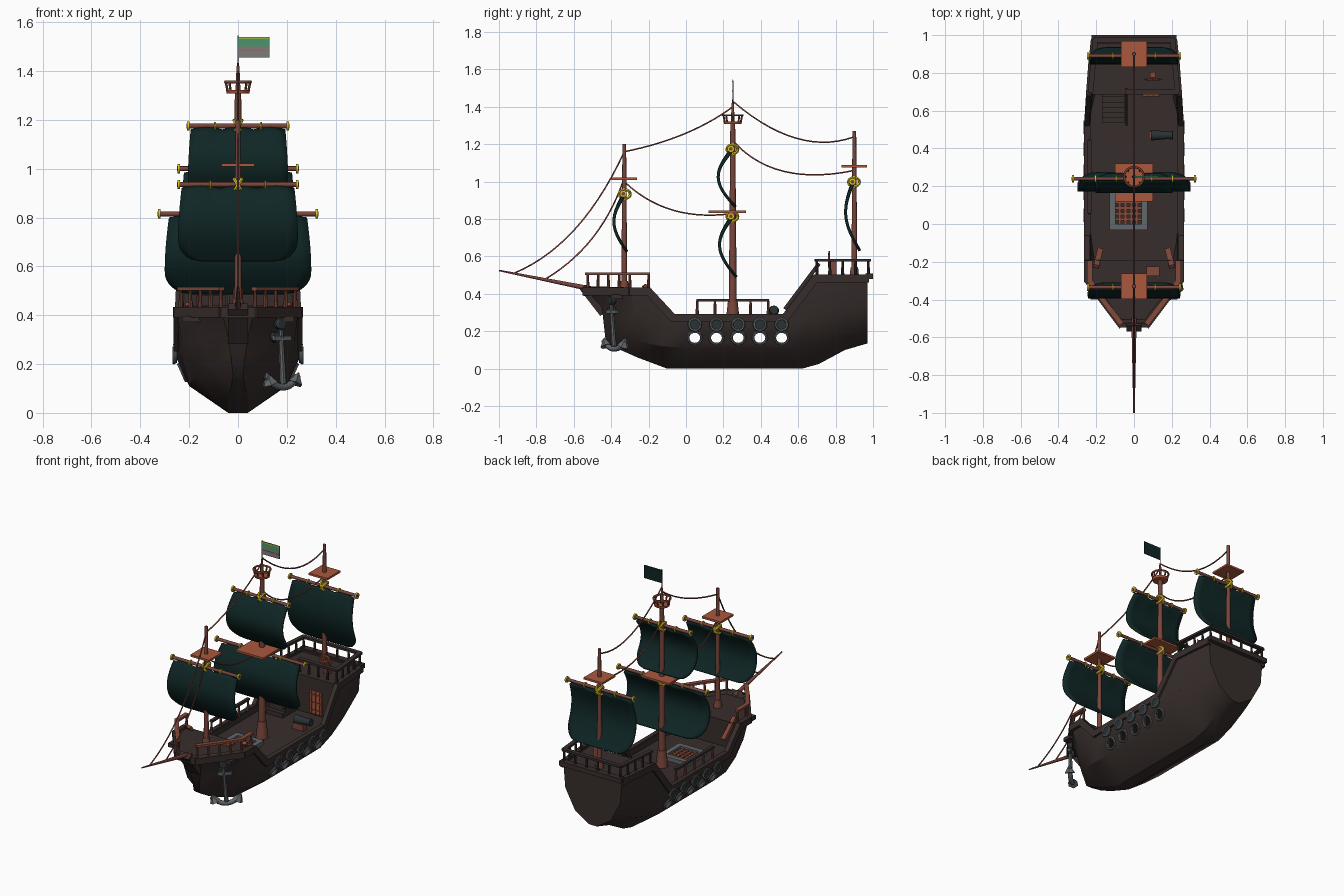
import bpy, bmesh, math
from mathutils import Vector, Matrix

if "Cube" in bpy.data.objects:
    bpy.data.objects.remove(bpy.data.objects["Cube"])

def mat(name, r, g, b):
    m = bpy.data.materials.new(name)
    m.diffuse_color = (r, g, b, 1)
    m.use_nodes = True
    m.node_tree.nodes["Principled BSDF"].inputs["Base Color"].default_value = m.diffuse_color
    return m
HULL = mat("dark_brown_hull", .038, .027, .025)
WOOD = mat("orange_wood", .40, .095, .045)
RAIL = mat("rail_wood", .24, .068, .043)
MAST = mat("red_brown_wood", .19, .060, .043)
SAIL = mat("dark_teal_cloth", .0045, .019, .018)
GOLD = mat("gold", .75, .58, .02)
GREY = mat("grey_metal", .12, .135, .145)
IRON = mat("dark_iron", .022, .032, .034)
GREEN = mat("flag_green", .07, .30, .15)
PALE = mat("flag_grey", .20, .20, .20)

def finish(name, bm, m):
    bmesh.ops.recalc_face_normals(bm, faces=bm.faces)
    me = bpy.data.meshes.new(name)
    bm.to_mesh(me); bm.free()
    me.materials.append(m)
    ob = bpy.data.objects.new(name, me)
    bpy.context.collection.objects.link(ob)
    return ob

def poly(name, verts, faces, m):
    bm = bmesh.new()
    vs = [bm.verts.new(v) for v in verts]
    for f in faces:
        bm.faces.new([vs[i] for i in f])
    return finish(name, bm, m)

def box(name, c, s, m):
    bm = bmesh.new()
    bmesh.ops.create_cube(bm, size=1, matrix=Matrix.Translation(c) @ Matrix.Diagonal((*s, 1)))
    return finish(name, bm, m)

def bar(name, a, b, w, h, m):
    a, b = Vector(a), Vector(b); d = b - a
    bm = bmesh.new()
    bmesh.ops.create_cube(bm, size=1, matrix=Matrix.Translation((a + b) / 2) @
        d.to_track_quat('Y', 'Z').to_matrix().to_4x4() @ Matrix.Diagonal((w, d.length + w * .5, h, 1)))
    return finish(name, bm, m)

def tube(name, a, b, r1, r2, m, n=12):
    a, b = Vector(a), Vector(b); d = b - a
    bm = bmesh.new()
    bmesh.ops.create_cone(bm, cap_ends=True, segments=n, radius1=r1, radius2=r2, depth=d.length,
        matrix=Matrix.Translation((a + b) / 2) @ d.to_track_quat('Z', 'Y').to_matrix().to_4x4())
    return finish(name, bm, m)

def ring(name, c, axis, R, r, m, n=20, k=6):
    M = Matrix.Translation(c) @ Vector(axis).to_track_quat('Z', 'Y').to_matrix().to_4x4()
    vs = []
    for i in range(n):
        t = 2 * math.pi * i / n
        for j in range(k):
            p = 2 * math.pi * j / k
            q = R + r * math.cos(p)
            vs.append(M @ Vector((q * math.cos(t), q * math.sin(t), r * math.sin(p))))
    fs = [(i*k + j, (i+1) % n*k + j, (i+1) % n*k + (j+1) % k, i*k + (j+1) % k)
          for i in range(n) for j in range(k)]
    return poly(name, vs, fs, m)

def rope(name, a, c, b, r, m):
    cu = bpy.data.curves.new(name, 'CURVE')
    cu.dimensions = '3D'; cu.bevel_depth = r; cu.bevel_resolution = 1
    sp = cu.splines.new('POLY'); sp.points.add(14)
    a, b, c = Vector(a), Vector(b), Vector(c)
    for i, p in enumerate(sp.points):
        t = i / 14
        p.co = (*((1-t)**2 * a + 2*t*(1-t) * c + t*t * b), 1)
    cu.materials.append(m)
    bpy.context.collection.objects.link(bpy.data.objects.new(name, cu))

# Hull shell: each station runs keel, bilge, wale, top as (half width, y, z)
ST = [((.02, -.43, .15), (.03, -.44, .24), (.045, -.45, .33), (.07, -.54, .43)),
      ((.03, -.35, .10), (.11, -.37, .19), (.15, -.37, .30), (.16, -.42, .43)),
      ((.04, -.26, .06), (.17, -.27, .15), (.23, -.27, .29), (.25, -.30, .43)),
      ((.04, -.10, .00), (.20, -.13, .12), (.24, -.13, .25), (.25, -.20, .43)),
      ((.04, .00, .00), (.20, .00, .11), (.25, -.02, .22), (.25, -.07, .29)),
      ((.04, .62, .00), (.20, .57, .11), (.25, .55, .22), (.25, .53, .29)),
      ((.04, .71, .025), (.19, .70, .14), (.24, .70, .30), (.24, .69, .50)),
      ((.035, .85, .10), (.165, .85, .18), (.22, .85, .32), (.228, .85, .50)),
      ((.03, .97, .135), (.13, .97, .20), (.20, .97, .33), (.215, .97, .50))]
verts = []
for s in ST:
    verts += [(-x, y, z) for x, y, z in reversed(s)] + list(s)
N = len(ST) - 1
faces = [(i*8 + j, i*8 + j + 1, i*8 + j + 9, i*8 + j + 8) for i in range(N) for j in range(7)]
hull = poly("hull", verts, faces + [tuple(range(8)), tuple(range(N*8, N*8 + 8))], HULL)
so = hull.modifiers.new("shell", 'SOLIDIFY'); so.thickness = .02; so.offset = -1

# Gun ports cut right through both sides, with rims and raised lids
PORTS = [.047 + .116 * i for i in range(5)]
bm = bmesh.new()
for y in PORTS:
    bmesh.ops.create_cone(bm, cap_ends=True, segments=20, radius1=.031, radius2=.031, depth=1,
        matrix=Matrix.Translation((0, y, .165)) @ Matrix.Rotation(math.pi/2, 4, 'Y'))
cut = finish("port_cutter", bm, HULL); cut.hide_render = True
bo = hull.modifiers.new("ports", 'BOOLEAN'); bo.object = cut; bo.operation = 'DIFFERENCE'; bo.solver = 'EXACT'
bpy.context.view_layer.objects.active = hull
for n in ("shell", "ports"):
    bpy.ops.object.modifier_apply(modifier=n)
bpy.data.objects.remove(cut)
for s in (-1, 1):
    for y in PORTS:
        ring("port_rim", (s*.228, y, .165), (s*.9, 0, -.4), .036, .007, GREY)
        ring("lid_rim", (s*.262, y, .236), (1, 0, 0), .031, .007, GREY)
        tube("port_lid", (s*.25, y, .236), (s*.265, y, .236), .031, .031, IRON, 16)

# Decks, bulkheads and top trim
def deck(name, pts, z):
    p = pts + [(-x, y) for x, y in reversed(pts)]
    n = len(p)
    poly(name, [(x, y, z) for x, y in p] + [(x, y, z - .02) for x, y in p],
         [tuple(range(n)), tuple(range(n, 2*n))] + [(i, (i+1) % n, n + (i+1) % n, n + i) for i in range(n)], HULL)
deck("fore_deck", [(.06, -.52), (.15, -.415), (.24, -.30), (.24, -.19)], .42)
deck("main_deck", [(.215, -.2), (.235, 0), (.235, .55), (.215, .7)], .25)
deck("aft_deck", [(.235, .69), (.205, .96)], .49)
for w, z, h in ((.46, .37, .1), (.43, .285, .07)):
    box("fore_bulkhead", (0, -.2, z), (w, .02, h), HULL)
box("aft_bulkhead", (0, .695, .37), (.45, .02, .24), HULL)
for s in (-1, 1):
    top = [Vector((s*p[3][0], p[3][1], p[3][2] - .018)) for p in ST]
    for a, b in zip(top, top[1:]):
        bar("top_trim", a, b, .028, .042, HULL)
    box("anchor_beam", (s*.19, -.37, .385), (.08, .06, .025), HULL)
bar("bow_trim", (-.07, -.535, .412), (.07, -.535, .412), .028, .045, HULL)
box("aft_edge", (0, .98, .495), (.45, .04, .03), HULL)
bar("stem_post", (0, -.455, .31), (0, -.54, .42), .08, .04, HULL)

# Railings with posts
def rail(name, pts, z0, z1, m, pm, step=.075, w=.028):
    for a, b in zip(pts, pts[1:]):
        A, B = Vector((*a, z1)), Vector((*b, z1))
        bar(name, A, B, w, .014, m)
        n = max(1, round((B - A).length / step))
        for i in range(n + 1):
            p = A.lerp(B, i / n)
            tube(name + "_post", (p.x, p.y, z0), (p.x, p.y, z1), .009, .006, pm, 8)
fore = [(.07, -.525), (.155, -.415), (.235, -.30), (.235, -.20)]
for s in (-1, 1):
    rail("fore_rail", [(s*x, y) for x, y in fore], .43, .508, RAIL, MAST)
    bar("fore_step_rail", (s*.20, -.22, .44), (s*.18, -.14, .33), .03, .02, RAIL)
    rail("aft_rail", [(s*.23, .70), (s*.205, .975)], .50, .58, HULL, HULL)
rail("aft_rail_back", [(-.205, .975), (.205, .975)], .50, .58, HULL, HULL)
rail("aft_rail_front", [(-.04, .70), (.23, .70)], .50, .58, HULL, HULL)
rail("waist_rail", [(-.235, .06), (-.235, .44)], .29, .365, HULL, MAST, .09, .02)

# Stairs, door, deck grating, fore hatch
for i in range(6):
    z = .28 + .04 * i
    box("stair_step", (-.11, .55 + .027*i, z/2 + .12), (.12, .027, z - .24), HULL)
bar("stair_handrail", (-.04, .53, .32), (-.04, .71, .56), .012, .02, HULL)
box("door", (.09, .682, .335), (.09, .008, .15), WOOD)
for i in range(3):
    box("door_bar", (.06 + .03*i, .677, .335), (.006, .006, .15), MAST)
    box("door_crossbar", (.09, .677, .285 + .05*i), (.09, .006, .006), MAST)
for s in (-1, 1):
    box("grating_frame", (-.03 + s*.085, .07, .262), (.032, .2, .03), GREY)
    box("grating_frame", (-.03, .07 + s*.085, .262), (.2, .032, .03), GREY)
for i in range(4):
    box("grating_slat", (-.075 + .03*i, .07, .262), (.014, .15, .012), RAIL)
    box("grating_slat", (-.03, .025 + .03*i, .260), (.15, .014, .012), RAIL)
box("fore_hatch", (.10, -.25, .424), (.07, .05, .012), RAIL)

# Cannon and ship's wheel
tube("cannon_barrel", (.09, .47, .31), (.20, .47, .315), .028, .018, IRON)
tube("cannon_muzzle", (.19, .47, .314), (.205, .47, .315), .023, .023, IRON)
box("cannon_carriage", (.12, .47, .272), (.08, .04, .04), MAST)
box("wheel_stand", (.10, .79, .53), (.03, .03, .10), RAIL)
ring("wheel_rim", (.10, .765, .58), (0, 1, 0), .036, .006, WOOD)
for i in range(4):
    t = i * math.pi / 4; d = Vector((math.cos(t), 0, math.sin(t))) * .05
    tube("wheel_spoke", Vector((.10, .765, .58)) - d, Vector((.10, .765, .58)) + d, .004, .004, WOOD, 6)

# Masts, platforms, crow's nest, bowsprit
for name, y, z0, z1, zp, hp in (("fore_mast", -.33, .42, 1.20, 1.015, .068),
        ("main_mast", .25, .25, 1.32, .84, .1), ("aft_mast", .90, .49, 1.27, 1.083, .068)):
    big = .006 if name == "main_mast" else 0
    yp = .22 if big else y
    tube(name, (0, y, z0), (0, y, z1), .016 + big, .010 + big/2, MAST)
    tube(name + "_foot", (0, y, z0), (0, y, z0 + .05 + 10*big), .026 + 2*big, .02 + big, MAST)
    box(name + "_platform", (0, yp, zp), (2*hp, 2*hp, .013), WOOD)
tube("topmast", (0, .25, 1.3), (0, .25, 1.42), .011, .006, MAST)
tube("nest_floor", (0, .25, 1.308), (0, .25, 1.322), .046, .05, WOOD, 16)
ring("nest_rail", (0, .25, 1.355), (0, 0, 1), .052, .006, WOOD)
for i in range(8):
    c, s = math.cos(i * math.pi/4), math.sin(i * math.pi/4)
    tube("nest_post", (.042*c, .25 + .042*s, 1.315), (.05*c, .25 + .05*s, 1.355), .005, .005, MAST, 6)
tube("bowsprit", (0, -.50, .425), (0, -1, .525), .014, .004, MAST)

# Sails with yards and gold bindings
def sail(name, y, z, zb, W, yard, B, D):
    NU, NV = 12, 18
    vs, fs = [], []
    for j in range(NV + 1):
        v = 1 - (1 - j / NV) ** 1.3
        w = W * (.94 + .06 * math.sin(min(v, .7) / .7 * math.pi / 2))
        if v > .72:
            w = W * (.62 + .38 * math.sqrt(max(0, 1 - ((v - .72) / .28) ** 2)))
        for i in range(NU + 1):
            u = 2 * i / NU - 1
            dip = .014 * math.sin(1.5 * math.pi * u) ** 2 * (1 - v) ** 3
            vs.append((u * w, y - B * math.sin(math.pi * v) + D * v, z - (z - zb) * v - dip))
    n = NU + 1
    for j in range(NV):
        fs += [(j*n + i, j*n + i + 1, j*n + n + i + 1, j*n + n + i) for i in range(NU)]
    ob = poly(name, vs, fs, SAIL)
    so = ob.modifiers.new("cloth", 'SOLIDIFY'); so.thickness = .016; so.offset = 0
    tube(name + "_yard", (-yard, y, z + .005), (yard, y, z + .005), .010, .010, MAST)
    for s in (-1, 1):
        tube(name + "_end_cap", (s*(yard - .012), y, z + .005), (s*(yard - .002), y, z + .005), .019, .019, GOLD)
        ring(name + "_tie", (s*yard*.45, y, z + .002), (1, 0, 0), .015, .005, GOLD, 12)
        ring(name + "_lashing", (0, y + .008, z + .003), (.85, 0, s*.53), .029, .008, GOLD)
sail("fore_sail", -.335, .93, .625, .245, .25, .06, .02)
sail("main_sail", .24, .81, .49, .30, .33, .075, .03)
sail("main_topsail", .24, 1.17, .865, .205, .21, .08, .025)
sail("aft_sail", .89, .995, .63, .235, .25, .055, .04)

# Rigging as (start y z, control y z, end y z)
for a, c, b in (((.90, 1.24), (.60, 1.13), (.25, 1.43)), ((.25, 1.40), (.02, 1.23), (-.33, 1.16)),
                ((-.33, 1.16), (-.56, .66), (-.92, .51)), ((-.33, 1.02), (-.45, .66), (-.75, .48)),
                ((.25, 1.22), (.47, .97), (.90, 1.06)), ((-.33, 1.0), (-.10, .78), (.25, .83))):
    rope("rigging_rope", (0, *a), (0, *c), (0, *b), .0045, RAIL)

# Flag: coloured front plates, dark back
tube("flagpole", (0, .25, 1.40), (0, .25, 1.545), .003, .002, IRON, 6)
box("flag_back", (.065, .252, 1.4975), (.13, .002, .085), SAIL)
box("flag_upper", (.065, .249, 1.52), (.128, .003, .04), GREEN)
box("flag_lower", (.065, .249, 1.478), (.128, .003, .044), PALE)
box("flag_stripe", (.065, .247, 1.535), (.12, .002, .005), GOLD)
box("flag_stripe_low", (.065, .247, 1.485), (.11, .002, .004), WOOD)

# Anchor hung at the starboard bow
for x, z in ((.15, .31), (.165, .365)):
    tube("hawse_plate", (x, -.385, z), (x + .015, -.41, z), .022, .022, IRON)
tube("anchor_shank", (.175, -.40, .34), (.185, -.385, .12), .010, .014, GREY, 8)
ring("anchor_ring", (.175, -.405, .365), (.7, -.7, 0), .018, .005, GREY)
bar("anchor_stock", (.15, -.42, .305), (.21, -.37, .305), .016, .018, GREY)
rope("anchor_arms", (.115, -.44, .15), (.185, -.385, .06), (.245, -.32, .15), .015, GREY)
for s in (-1, 1):
    c = Vector((.182 + s*.05, -.38 + s*.045, .12))
    tube("anchor_fluke", c, c + Vector((s*.016, s*.013, .045)), .034, .003, GREY, 6)

bpy.ops.object.select_all(action='DESELECT')
for o in bpy.data.objects:
    if o.type == 'MESH':
        o.select_set(True)
        bpy.context.view_layer.objects.active = o
bpy.ops.object.shade_smooth_by_angle(angle=math.radians(32))
